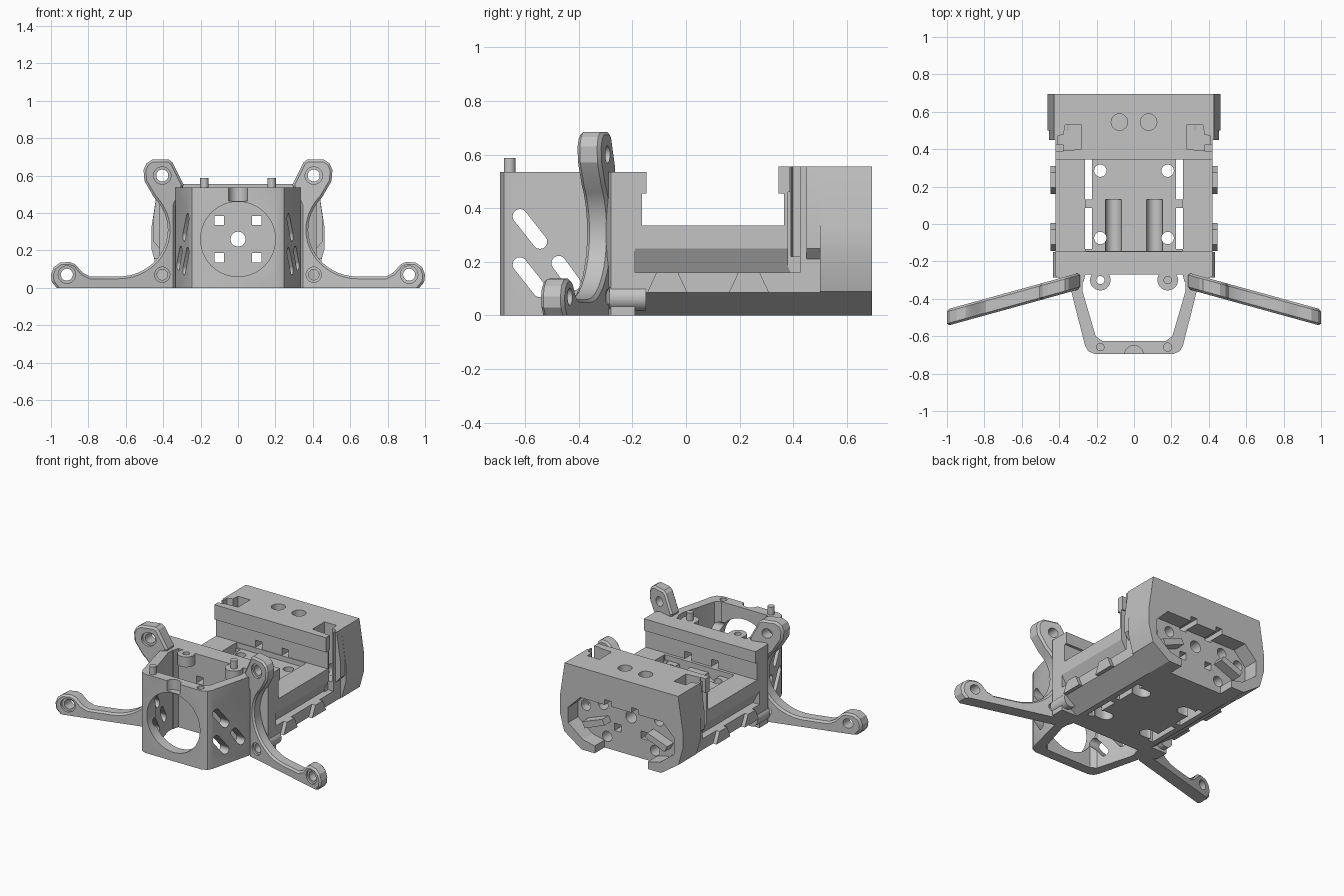
import bpy, bmesh, math
from mathutils import Vector

if "Cube" in bpy.data.objects:
    bpy.data.objects.remove(bpy.data.objects["Cube"], do_unlink=True)

GREY = (0.55, 0.55, 0.55, 1)
mat = bpy.data.materials.new("plain grey")
mat.use_nodes = True
mat.diffuse_color = GREY
mat.node_tree.nodes["Principled BSDF"].inputs["Base Color"].default_value = GREY


def place(axis, u, v, t):
    return Vector({"x": (t, u, v), "y": (u, t, v), "z": (u, v, t)}[axis])


def prism(name, pts, axis, a, b):
    """Extrude a 2D outline along an axis from a to b."""
    bm = bmesh.new()
    low = [bm.verts.new(place(axis, u, v, a)) for u, v in pts]
    high = [bm.verts.new(place(axis, u, v, b)) for u, v in pts]
    bm.faces.new(low)
    bm.faces.new(high)
    for i in range(len(pts)):
        j = (i + 1) % len(pts)
        bm.faces.new((low[i], low[j], high[j], high[i]))
    bmesh.ops.recalc_face_normals(bm, faces=bm.faces)
    mesh = bpy.data.meshes.new(name)
    bm.to_mesh(mesh)
    bm.free()
    mesh.materials.append(mat)
    ob = bpy.data.objects.new(name, mesh)
    bpy.context.collection.objects.link(ob)
    return ob


def rod(name, u, v, r, axis, a, b, n=32):
    turn = [2 * math.pi * i / n for i in range(n)]
    return prism(name, [(u + r * math.cos(t), v + r * math.sin(t)) for t in turn], axis, a, b)


def box(name, x0, x1, y0, y1, z0, z1):
    return prism(name, [(x0, y0), (x1, y0), (x1, y1), (x0, y1)], "z", z0, z1)


def slot(p, q, r, axis, a, b, n=10):
    """Capsule-shaped cutter between two points."""
    ang = math.atan2(q[1] - p[1], q[0] - p[0])
    pts = []
    for c, start in ((q, ang - math.pi / 2), (p, ang + math.pi / 2)):
        for i in range(n + 1):
            t = start + math.pi * i / n
            pts.append((c[0] + r * math.cos(t), c[1] + r * math.sin(t)))
    return prism("cutter", pts, axis, a, b)


def sym(pts):
    return pts + [(-u, v) for u, v in reversed(pts)]


def boolean(ob, tools, mode="DIFFERENCE"):
    bpy.context.view_layer.objects.active = ob
    for tool in tools:
        mod = ob.modifiers.new("cut", "BOOLEAN")
        mod.object, mod.operation, mod.solver = tool, mode, "EXACT"
        bpy.ops.object.modifier_apply(modifier=mod.name)
        bpy.data.objects.remove(tool, do_unlink=True)


def tunnels(a, b):
    """Square and round passages running front to back."""
    cut = [rod("cutter", 0, 0.26, 0.04, "y", a, b)]
    for x in (-0.1, 0.1):
        for z in (0.16, 0.36):
            cut.append(box("cutter", x - 0.025, x + 0.025, a, b, z - 0.025, z + 0.025))
    return cut


def side_grooves(a, b):
    """Undercut grooves along both flanks."""
    return [prism("cutter", [(s * 0.37, 0.16), (s * 0.5, 0.16), (s * 0.5, 0.394)], "y", a, b)
            for s in SIDES]


SIDES = (-1, 1)

# Tray with a sunken floor
tray = prism("tray", sym([(0.3, 0), (0.42, 0.085), (0.42, 0.16), (0.37, 0.16),
                          (0.42, 0.25), (0.42, 0.335)]), "y", -0.2, 0.37)
cuts = [box("cutter", -0.26, 0.26, -0.145, 0.36, 0.3, 0.4)] + tunnels(-0.3, 0.5)
for s in SIDES:
    x0, x1 = sorted((s * 0.225, s * 0.262))
    cuts += [box("cutter", x0, x1, -0.135, 0.085, -0.1, 0.4),
             box("cutter", x0, x1, 0.13, 0.35, -0.1, 0.4),
             rod("cutter", s * 0.11, 0.3, 0.042, "y", -0.145, 0.13)]
    for y in (-0.075, 0.285):
        cuts += [rod("cutter", s * 0.18, y, 0.033, "z", -0.1, 0.4),
                 slot((s * 0.16, y), (s * 0.2, y), 0.042, "z", -0.1, 0.08)]
boolean(tray, cuts)

# Small clips on the tray sides
for s in SIDES:
    for y in (-0.07, 0.235):
        prism("side_clip", [(y - 0.04, 0.16), (y - 0.075, 0.085),
                            (y + 0.075, 0.085), (y + 0.04, 0.16)], "x", s * 0.4, s * 0.446)

# Front bulkhead
wall = prism("front_wall", sym([(0.42, -0.147), (0.42, -0.28), (0.35, -0.31),
                                (0.27, -0.31), (0.26, -0.27)]), "z", 0, 0.535)
cuts = tunnels(-0.4, 0) + [box("cutter", -0.5, 0.5, -0.165, 0, 0.335, 0.455)]
cuts += side_grooves(-0.19, 0)
for s in SIDES:
    cuts.append(prism("cutter", [(s * 0.29, -0.1), (s * 0.5, -0.1), (s * 0.5, 0.143),
                                 (s * 0.42, 0.085), (s * 0.3, 0)], "y", -0.19, 0))
boolean(wall, cuts)

# Tapered front frame, open above and below
frame = prism("front_frame", sym([(0.34, -0.25), (0.335, -0.36), (0.262, -0.65),
                                  (0.245, -0.68), (0.21, -0.695)]), "z", 0, 0.535)
boolean(frame, [prism("cutter", sym([(0.275, -0.2), (0.275, -0.36), (0.205, -0.6),
                                     (0.17, -0.625)]), "z", -0.1, 0.7)])
cuts = [rod("cutter", 0, 0.26, 0.2, "y", -0.8, -0.6, 48),
        rod("cutter", 0, -0.7, 0.05, "z", 0.465, 0.6)]
for p, q in (((-0.62, 0.37), (-0.545, 0.275)), ((-0.62, 0.19), (-0.545, 0.095)),
             ((-0.475, 0.195), (-0.42, 0.12))):
    cuts.append(slot(p, q, 0.027, "x", -0.5, 0.5))
boolean(frame, cuts)

# Short screw bosses and locating pins
for s in SIDES:
    boss = rod("screw_boss", s * 0.18, -0.3, 0.055, "z", 0.465, 0.535)
    pin_y = -0.3 if s > 0 else -0.658
    hole_y = -0.658 if s > 0 else -0.3
    boolean(boss if s < 0 else frame, [rod("cutter", s * 0.18, hole_y, 0.022, "z", 0.4, 0.6)])
    rod("locating_pin", s * 0.18, pin_y, 0.022, "z", 0.48, 0.588)

# Curved arms with a raised lug above and a foot out to the side
arc = [math.radians(136 + 134 * i / 18) for i in range(19)]
outline = [(0.335, -0.03), (0.335, 0.44), (0.29, 0.55), (0.35, 0.67), (0.37, 0.685),
           (0.46, 0.685), (0.49, 0.665), (0.505, 0.63), (0.5, 0.57)]
outline += [(0.64 + 0.265 * math.cos(t), 0.31 + 0.25 * math.sin(t)) for t in arc]
outline += [(0.79, 0.06), (0.83, 0.08), (0.87, 0.125), (0.9, 0.138), (0.95, 0.135),
            (0.985, 0.11), (1.0, 0.07), (0.995, 0.03), (0.97, 0), (0.95, -0.03)]
for s, side in ((1, "left"), (-1, "right")):
    arm = prism(side + "_arm", [(s * x, z) for x, z in outline], "y", -0.044, 0.044)
    bpy.context.view_layer.objects.active = arm
    bev = arm.modifiers.new("bevel", "BEVEL")
    bev.width, bev.segments = 0.012, 1
    bev.limit_method, bev.angle_limit = "ANGLE", math.radians(60)
    bpy.ops.object.modifier_apply(modifier=bev.name)
    cuts = [box("cutter", -2, 2, -1, 1, -0.2, 0)]
    for x, z, r in ((0.405, 0.6, 0.032), (0.405, 0.07, 0.028), (0.915, 0.07, 0.032)):
        cuts += [rod("cutter", s * x, z, r, "y", -0.1, 0.1),
                 rod("cutter", s * x, z, r * 1.45, "y", -0.1, -0.028)]
    boolean(arm, cuts)
    for v in arm.data.vertices:
        v.co.y += -0.335 - 0.276 * (abs(v.co.x) - 0.4)
    # Rounded boss behind the arm root
    rod(side + "_arm_boss", s * 0.385, 0.065, 0.048, "y", -0.285, -0.15)

# Rear block: broad back part plus narrower front lip
rear = prism("rear_block", sym([(0.3, 0), (0.43, 0.09), (0.463, 0.21), (0.463, 0.32),
                                (0.427, 0.555)]), "y", 0.5, 0.695)
neck = prism("neck", sym([(0.3, 0), (0.42, 0.085), (0.42, 0.555)]), "y", 0.345, 0.52)
boolean(neck, [box("cutter", -0.5, 0.5, 0.3, 0.365, -0.1, 0.455)])
shoulder = prism("shoulder", sym([(0.41, 0.2), (0.455, 0.25), (0.455, 0.36), (0.427, 0.555)]),
                 "y", 0.45, 0.53)
boolean(rear, [neck, shoulder], "UNION")
pocket = sym([(0.2, -0.05), (0.2, 0.05), (0.29, 0.07), (0.4, 0.155), (0.4, 0.26), (0.31, 0.35)])
cuts = [prism("cutter", pocket, "y", 0.59, 0.8)] + tunnels(0.3, 0.8)
cuts += side_grooves(0.3, 0.385)
for s in SIDES:
    x0, x1 = sorted((s * 0.38, s * 0.5))
    hook = [(0.28, 0.4), (0.41, 0.39), (0.41, 0.47), (0.375, 0.48), (0.37, 0.53), (0.28, 0.53)]
    cuts += [prism("cutter", [(s * x, y) for x, y in hook], "z", 0.22, 0.6),
             box("cutter", x0, x1, 0.38, 0.425, 0.16, 0.6),
             rod("cutter", s * 0.078, 0.545, 0.044, "z", 0.45, 0.6),
             rod("cutter", s * 0.34, 0.25, 0.035, "y", 0.5, 0.65),
             rod("cutter", s * 0.21, 0.29, 0.035, "y", 0.5, 0.65),
             rod("cutter", s * 0.18, 0.08, 0.035, "y", 0.5, 0.65)]
boolean(rear, cuts)
# Restore the lip in front of the upright side grooves
for s in SIDES:
    x0, x1 = sorted((s * 0.3, s * 0.42))
    box("groove_lip", x0, x1, 0.345, 0.388, 0.46, 0.555)

# Raised ribs inside the rear pocket
for s in SIDES:
    prism("pocket_rib", [(s * 0.15, 0.19), (s * 0.17, 0.225), (s * 0.32, 0.17), (s * 0.3, 0.13)],
          "y", 0.58, 0.66)

for ob in bpy.context.scene.objects:
    ob.select_set(ob.type == "MESH")
bpy.ops.object.shade_smooth_by_angle(angle=math.radians(25))
